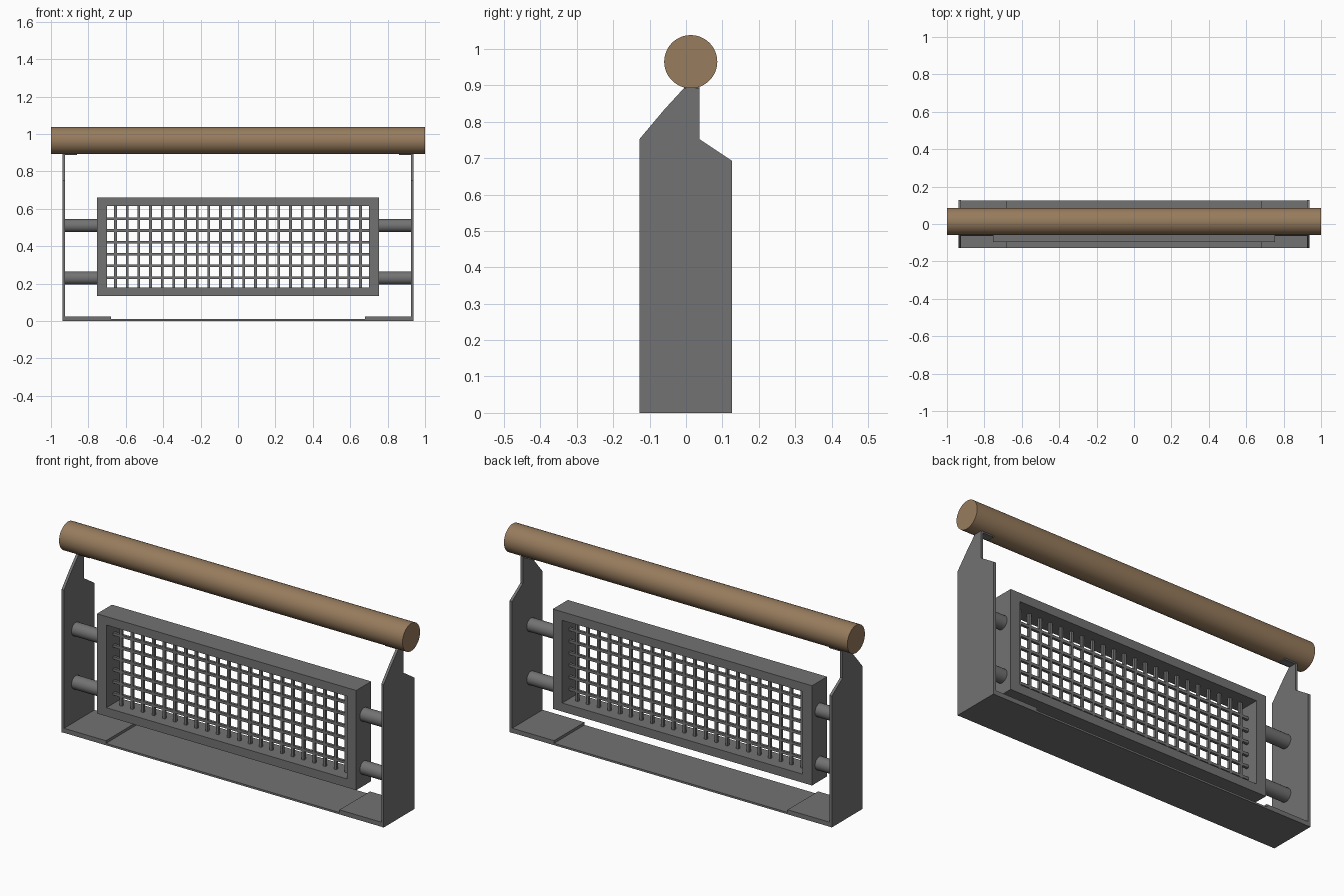
import bpy, bmesh, math
from mathutils import Matrix

if "Cube" in bpy.data.objects:
    bpy.data.objects.remove(bpy.data.objects["Cube"])

def material(name, rgb):
    m = bpy.data.materials.new(name)
    m.diffuse_color = (*rgb, 1)
    m.use_nodes = True
    m.node_tree.nodes["Principled BSDF"].inputs["Base Color"].default_value = m.diffuse_color
    return m

STEEL = material("grey steel", (0.17, 0.17, 0.17))
WOOD = material("brown wood", (0.31, 0.2, 0.11))

def finish(name, bm, mat, smooth=False):
    bmesh.ops.recalc_face_normals(bm, faces=bm.faces)
    me = bpy.data.meshes.new(name)
    bm.to_mesh(me)
    bm.free()
    me.materials.append(mat)
    ob = bpy.data.objects.new(name, me)
    bpy.context.collection.objects.link(ob)
    if smooth:
        bpy.context.view_layer.objects.active = ob
        ob.select_set(True)
        bpy.ops.object.shade_smooth_by_angle(angle=math.radians(35))
        ob.select_set(False)
    return ob

def add_box(bm, x0, x1, y0, y1, z0, z1):
    mat = Matrix.Translation(((x0 + x1) / 2, (y0 + y1) / 2, (z0 + z1) / 2)) @ \
        Matrix.Diagonal((x1 - x0, y1 - y0, z1 - z0, 1))
    bmesh.ops.create_cube(bm, size=1, matrix=mat)

def box(name, *dims):
    bm = bmesh.new()
    add_box(bm, *dims)
    return finish(name, bm, STEEL)

def add_rod(bm, x0, x1, y, z, r, sides):
    mat = Matrix.Translation(((x0 + x1) / 2, y, z)) @ Matrix.Rotation(math.pi / 2, 4, 'Y')
    bmesh.ops.create_cone(bm, cap_ends=True, segments=sides, radius1=r, radius2=r,
                          depth=x1 - x0, matrix=mat)

# Wooden handle
bm = bmesh.new()
add_rod(bm, -1, 1, 0.013, 0.965, 0.073, 48)
finish("handle", bm, WOOD, True)

# Side plates with shaped tops, inward tabs, feet and support rods
PROFILE = [(-0.128, 0), (0.127, 0), (0.127, 0.692), (0.037, 0.752), (0.037, 0.893),
           (-0.005, 0.893), (-0.06, 0.833), (-0.128, 0.752)]
for s, side in ((-1, "left"), (1, "right")):
    bm = bmesh.new()
    face = bm.faces.new([bm.verts.new((s * 0.938, y, z)) for y, z in PROFILE])
    ext = bmesh.ops.extrude_face_region(bm, geom=[face])
    moved = [v for v in ext["geom"] if isinstance(v, bmesh.types.BMVert)]
    bmesh.ops.translate(bm, verts=moved, vec=(-s * 0.014, 0, 0))
    finish(side + "_side_plate", bm, STEEL)

    x0, x1 = sorted((s * 0.86, s * 0.93))
    box(side + "_handle_tab", x0, x1, -0.005, 0.037, 0.889, 0.896)
    x0, x1 = sorted((s * 0.68, s * 0.93))
    box(side + "_foot", x0, x1, -0.127, 0.126, 0.008, 0.024)

    bm = bmesh.new()
    x0, x1 = sorted((s * 0.75, s * 0.93))
    for z in (0.23, 0.51):
        add_rod(bm, x0, x1, -0.03, z, 0.035, 32)
    finish(side + "_support_rods", bm, STEEL, True)

# Thin base strip
box("base_strip", -0.93, 0.93, -0.127, 0.126, 0, 0.01)

# Rectangular frame: bridged outer and inner loops
bm = bmesh.new()
Y0, Y1 = -0.095, 0.03
def loop(x, z0, z1, y):
    return [bm.verts.new((a, y, b)) for a, b in ((-x, z0), (x, z0), (x, z1), (-x, z1))]
rings = [loop(0.755, 0.135, 0.66, Y0), loop(0.755, 0.135, 0.66, Y1),
         loop(0.70, 0.18, 0.615, Y1), loop(0.70, 0.18, 0.615, Y0)]
for i in range(4):
    a, b = rings[i], rings[(i + 1) % 4]
    for k in range(4):
        n = (k + 1) % 4
        bm.faces.new((a[k], a[n], b[n], b[k]))
finish("grille_frame", bm, STEEL)

# Grille bars
T, YC = 0.007, -0.032
bm = bmesh.new()
for i in range(22):
    x = -0.655 + i * 1.31 / 21
    add_box(bm, x - T, x + T, YC - T, YC + T, 0.175, 0.62)
finish("vertical_grille_bars", bm, STEEL)
bm = bmesh.new()
for i in range(6):
    z = 0.232 + i * 0.063
    add_box(bm, -0.705, 0.705, YC - T, YC + T, z - T, z + T)
finish("horizontal_grille_bars", bm, STEEL)
